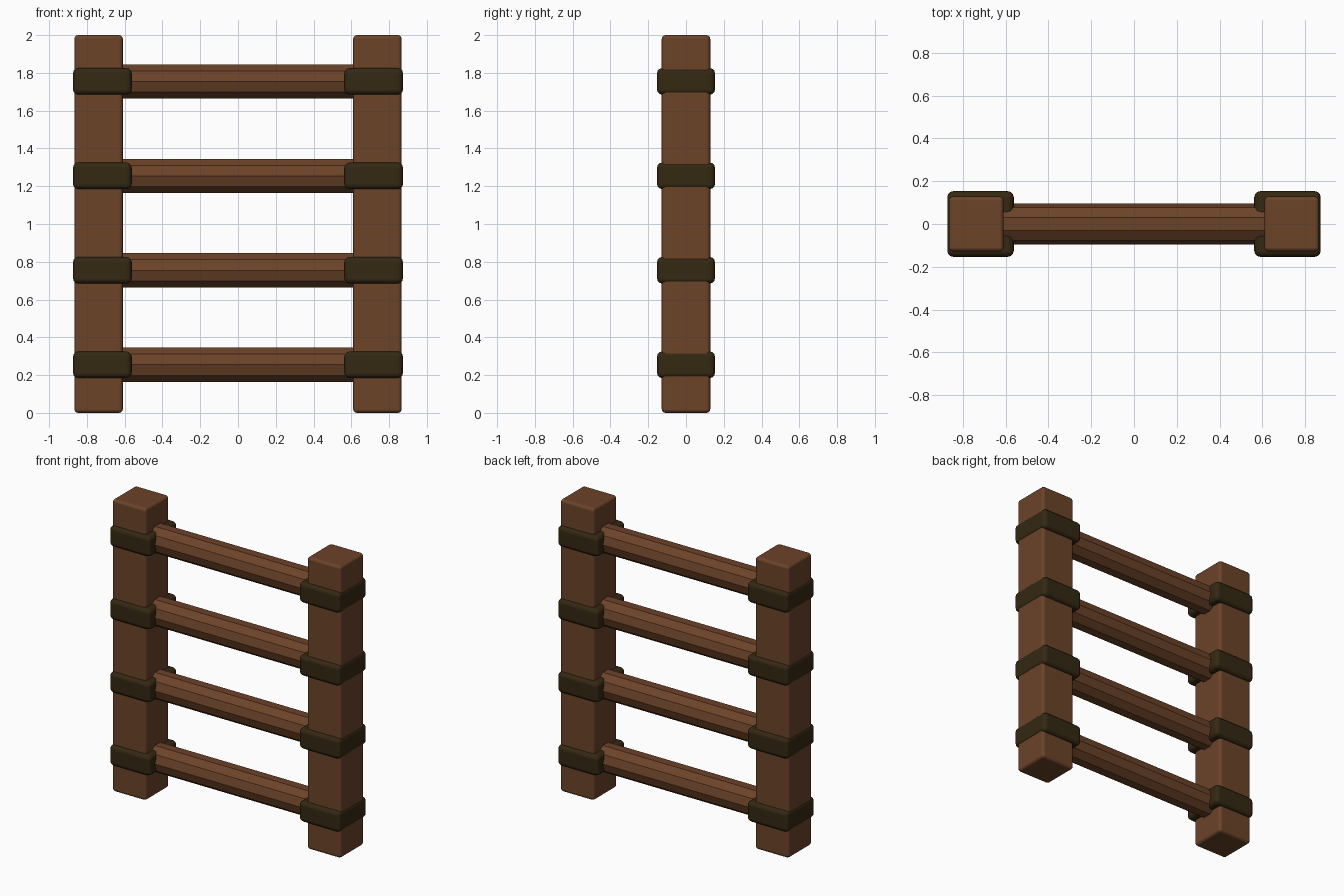
import bpy
import math

cube = bpy.data.objects.get("Cube")
if cube:
    bpy.data.objects.remove(cube, do_unlink=True)


def make_material(name, rgb):
    mat = bpy.data.materials.new(name)
    mat.use_nodes = True
    colour = (*rgb, 1.0)
    mat.diffuse_color = colour
    bsdf = next(n for n in mat.node_tree.nodes if n.type == "BSDF_PRINCIPLED")
    bsdf.inputs["Base Color"].default_value = colour
    return mat


wood = make_material("brown wood", (0.15, 0.056, 0.022))
binding = make_material("dark binding", (0.034, 0.021, 0.006))


def rounded_box(name, centre, size, radius, mat):
    bpy.ops.mesh.primitive_cube_add(size=1, location=centre)
    obj = bpy.context.object
    obj.name = name
    obj.scale = size
    bpy.ops.object.transform_apply(location=False, rotation=False, scale=True)
    obj.data.materials.append(mat)
    bevel = obj.modifiers.new("Rounded edges", "BEVEL")
    bevel.width = radius
    bevel.segments = 3
    bevel.harden_normals = True
    bpy.ops.object.shade_smooth_by_angle(angle=math.radians(40))
    return obj


rung_heights = [0.255 + 0.5 * i for i in range(4)]

# Uprights and the bindings wrapped round them at each rung
for side, label in ((1, "left"), (-1, "right")):
    rounded_box(f"{label}_post", (side * 0.738, 0, 1), (0.257, 0.257, 2), 0.02, wood)
    for i, z in enumerate(rung_heights, 1):
        rounded_box(f"{label}_binding_{i}", (side * 0.718, 0, z),
                    (0.311, 0.307, 0.141), 0.028, binding)

# Ten-sided rungs, with an edge facing front and back
for i, z in enumerate(rung_heights, 1):
    bpy.ops.mesh.primitive_cylinder_add(vertices=10, radius=0.095, depth=1.4,
                                        location=(0, 0, z),
                                        rotation=(0, math.pi / 2, 0))
    rung = bpy.context.object
    rung.name = f"rung_{i}"
    rung.data.materials.append(wood)
